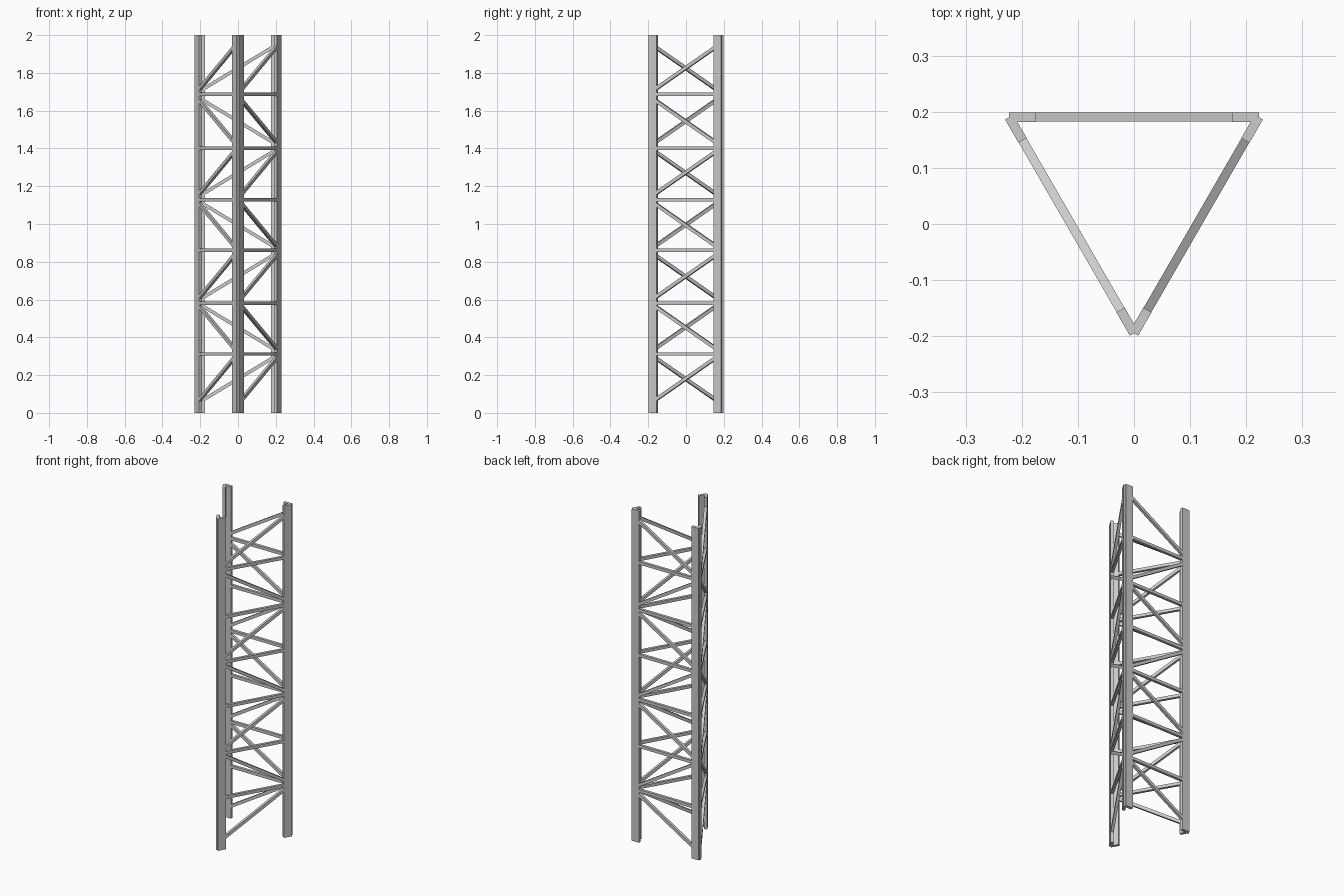
import bpy, bmesh, math
from mathutils import Vector, Matrix

if "Cube" in bpy.data.objects:
    bpy.data.objects.remove(bpy.data.objects["Cube"])

HEIGHT = 2.0
T = 0.0085          # half thickness of leg flanges
FLANGE = 0.048      # flange length from the corner
BAR_T, BAR_H = 0.016, 0.018

# Corners of the triangular plan
left = Vector((-0.2225, 0.1905, 0))
right = Vector((0.2225, 0.1905, 0))
front = Vector((0, -0.1948, 0))
corners = {"back_left": left, "back_right": right, "front": front}
faces = {"left": (left, front), "right": (front, right), "back": (left, right)}

# Levels of horizontals and centres of the diagonals in each bay
levels = [0.312, 0.58, 0.86, 1.128, 1.40, 1.686]
bays = [0.18, 0.4525, 0.7225, 0.995, 1.2715, 1.5435, 1.8255]


def finish(name, bm):
    bmesh.ops.recalc_face_normals(bm, faces=bm.faces)
    mesh = bpy.data.meshes.new(name)
    bm.to_mesh(mesh)
    bm.free()
    obj = bpy.data.objects.new(name, mesh)
    bpy.context.collection.objects.link(obj)


def leg(name, corner):
    # 60 degree folded angle profile, opening along local +x, notched at the fold
    a = math.radians(30)
    d = Vector((math.cos(a), math.sin(a)))
    n = Vector((-math.sin(a), math.cos(a)))
    upper = [n * T, d * FLANGE + n * T, d * FLANGE - n * T]
    inner = Vector((T / math.sin(a), 0))
    lower = [Vector((p.x, -p.y)) for p in reversed(upper)]
    profile = [Vector((0, 0))] + upper + [inner] + lower
    turn = Matrix.Rotation(math.atan2(-corner.y, -corner.x), 2)
    # snap the opening direction to the triangle's symmetry axes
    angle = {"leg_front": 90, "leg_back_left": -30, "leg_back_right": 210}[name]
    turn = Matrix.Rotation(math.radians(angle), 2)
    bm = bmesh.new()
    verts = [bm.verts.new((corner.xy + turn @ p).to_3d()) for p in profile]
    base = bm.faces.new(verts)
    top = bmesh.ops.extrude_face_region(bm, geom=[base], use_keep_orig=True)
    moved = [g for g in top["geom"] if isinstance(g, bmesh.types.BMVert)]
    bmesh.ops.translate(bm, verts=moved, vec=(0, 0, HEIGHT))
    finish(name, bm)


def bar(name, p, q):
    # Rectangular bar whose width lies square to its truss face
    along = (q - p).normalized()
    side = Vector((0, 0, 1)).cross(along).normalized()
    up = along.cross(side)
    m = Matrix((along * (q - p).length, side * BAR_T, up * BAR_H)).transposed().to_4x4()
    m.translation = (p + q) / 2
    bm = bmesh.new()
    bmesh.ops.create_cube(bm, size=1, matrix=m)
    finish(name, bm)


for name, c in corners.items():
    leg("leg_" + name, c)

for name, (a, b) in faces.items():
    d = (b - a).normalized()
    p, q = a + d * 0.042, b - d * 0.042
    # Horizontal struts
    for i, z in enumerate(levels):
        lift = Vector((0, 0, z))
        bar(f"strut_{name}_{i + 1}", p + lift, q + lift)
    # Zigzag diagonals, alternating direction bay by bay
    for i, z in enumerate(bays):
        rise = 0.109 if i % 2 == 0 else -0.109
        bar(f"diagonal_{name}_{i + 1}", p + Vector((0, 0, z - rise)), q + Vector((0, 0, z + rise)))
